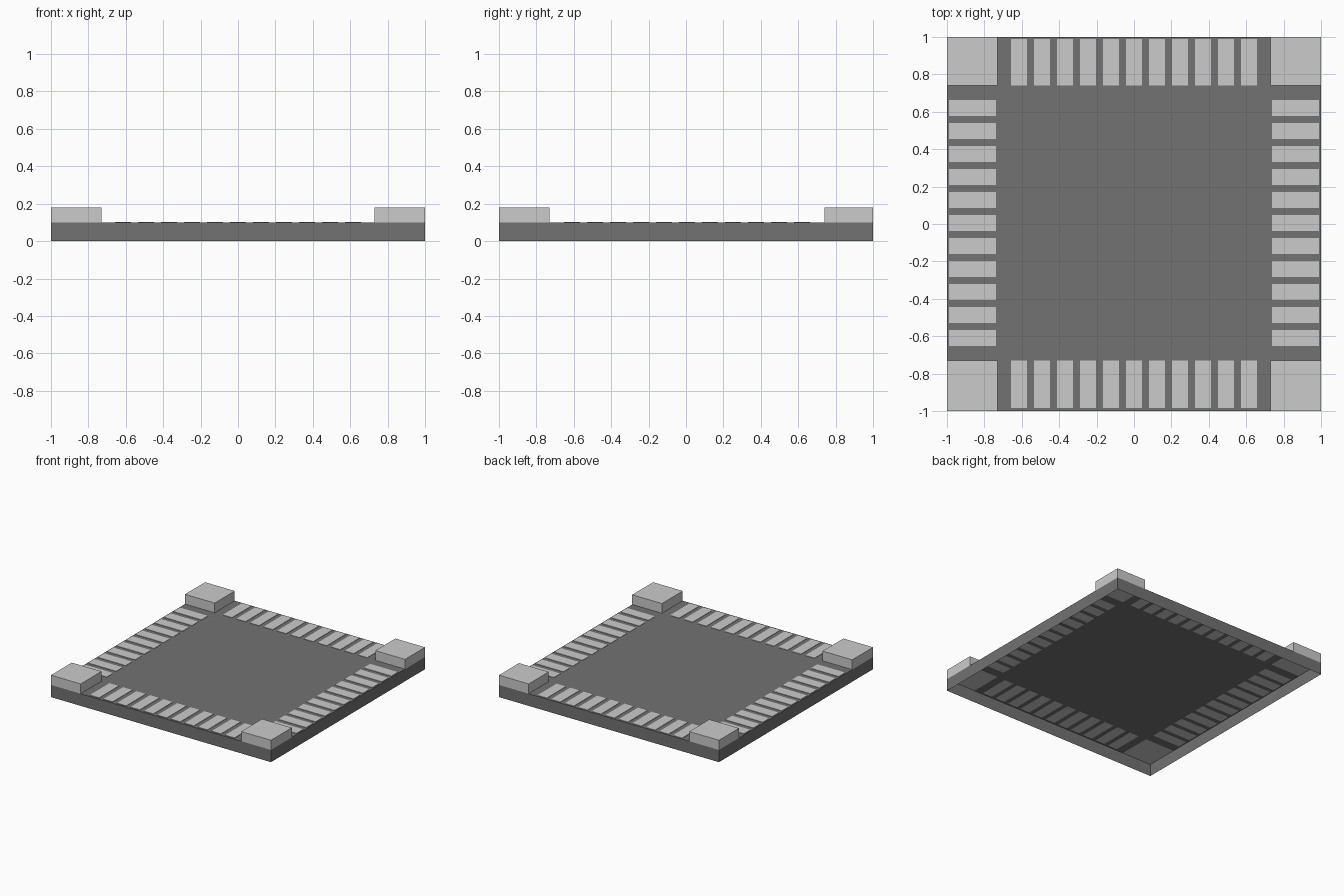
import bpy, bmesh
from mathutils import Matrix, Vector

if "Cube" in bpy.data.objects:
    bpy.data.objects.remove(bpy.data.objects["Cube"])

TOP = 0.10          # height of the plate
PITCH = 0.123       # spacing of the edge pads
HALF = 0.0425       # half width of one pad


def new_object(name, bm, mat=None):
    mesh = bpy.data.meshes.new(name)
    bm.to_mesh(mesh)
    bm.free()
    obj = bpy.data.objects.new(name, mesh)
    bpy.context.collection.objects.link(obj)
    if mat:
        mesh.materials.append(mat)
    return obj


def boxes(name, rects, z0, z1):
    """One object made of a box over every (x0, x1, y0, y1) rectangle."""
    bm = bmesh.new()
    for x0, x1, y0, y1 in rects:
        m = (Matrix.Translation(((x0 + x1) / 2, (y0 + y1) / 2, (z0 + z1) / 2))
             @ Matrix.Diagonal((x1 - x0, y1 - y0, z1 - z0, 1)))
        bmesh.ops.create_cube(bm, size=1, matrix=m)
    return new_object(name, bm)


# Layout of the pads along each edge and of the corner blocks
xs = [i * PITCH for i in range(-5, 6)]
ys = [i * PITCH + 0.005 for i in range(-5, 6)]
rows = {
    "back_pads": [(x - HALF, x + HALF, 0.74, 0.99) for x in xs],
    "front_pads": [(x - HALF, x + HALF, -0.985, -0.73) for x in xs],
    "left_pads": [(-0.99, -0.737, y - HALF, y + HALF) for y in ys],
    "right_pads": [(0.737, 0.99, y - HALF, y + HALF) for y in ys],
}
corners = [(x0, x1, y0, y1)
           for x0, x1 in ((-1, -0.73), (0.73, 1))
           for y0, y1 in ((-1, -0.73), (0.74, 1))]

# Edge pads, barely proud of the plate, and raised corner blocks
for name, rects in rows.items():
    boxes(name, rects, TOP, TOP + 0.003)
boxes("corner_blocks", corners, TOP, 0.18)

# Dark plate: a sheet with openings under every pad and block
dark = bpy.data.materials.new("dark_grey")
dark.diffuse_color = (0.17, 0.17, 0.17, 1)
dark.use_nodes = True
dark.node_tree.nodes["Principled BSDF"].inputs["Base Color"].default_value = dark.diffuse_color
openings = corners + [r for rects in rows.values() for r in rects]
xcuts = sorted({round(v, 4) for r in openings for v in r[:2]})
ycuts = sorted({round(v, 4) for r in openings for v in r[2:]})
bm = bmesh.new()
for x0, x1 in zip(xcuts, xcuts[1:]):
    for y0, y1 in zip(ycuts, ycuts[1:]):
        cx, cy = (x0 + x1) / 2, (y0 + y1) / 2
        if not any(a < cx < b and c < cy < d for a, b, c, d in openings):
            bm.faces.new([bm.verts.new((x, y, TOP)) for x, y in
                          ((x0, y0), (x1, y0), (x1, y1), (x0, y1))])
bmesh.ops.remove_doubles(bm, verts=bm.verts, dist=1e-5)

# Plate rim: four outer walls, open underneath
ring = [(-1, -1), (1, -1), (1, 1), (-1, 1)]
for (ax, ay), (bx, by) in zip(ring, ring[1:] + ring[:1]):
    bm.faces.new([bm.verts.new(Vector(p)) for p in
                  ((ax, ay, 0), (bx, by, 0), (bx, by, TOP), (ax, ay, TOP))])
bmesh.ops.remove_doubles(bm, verts=bm.verts, dist=1e-5)
new_object("plate", bm, dark)
